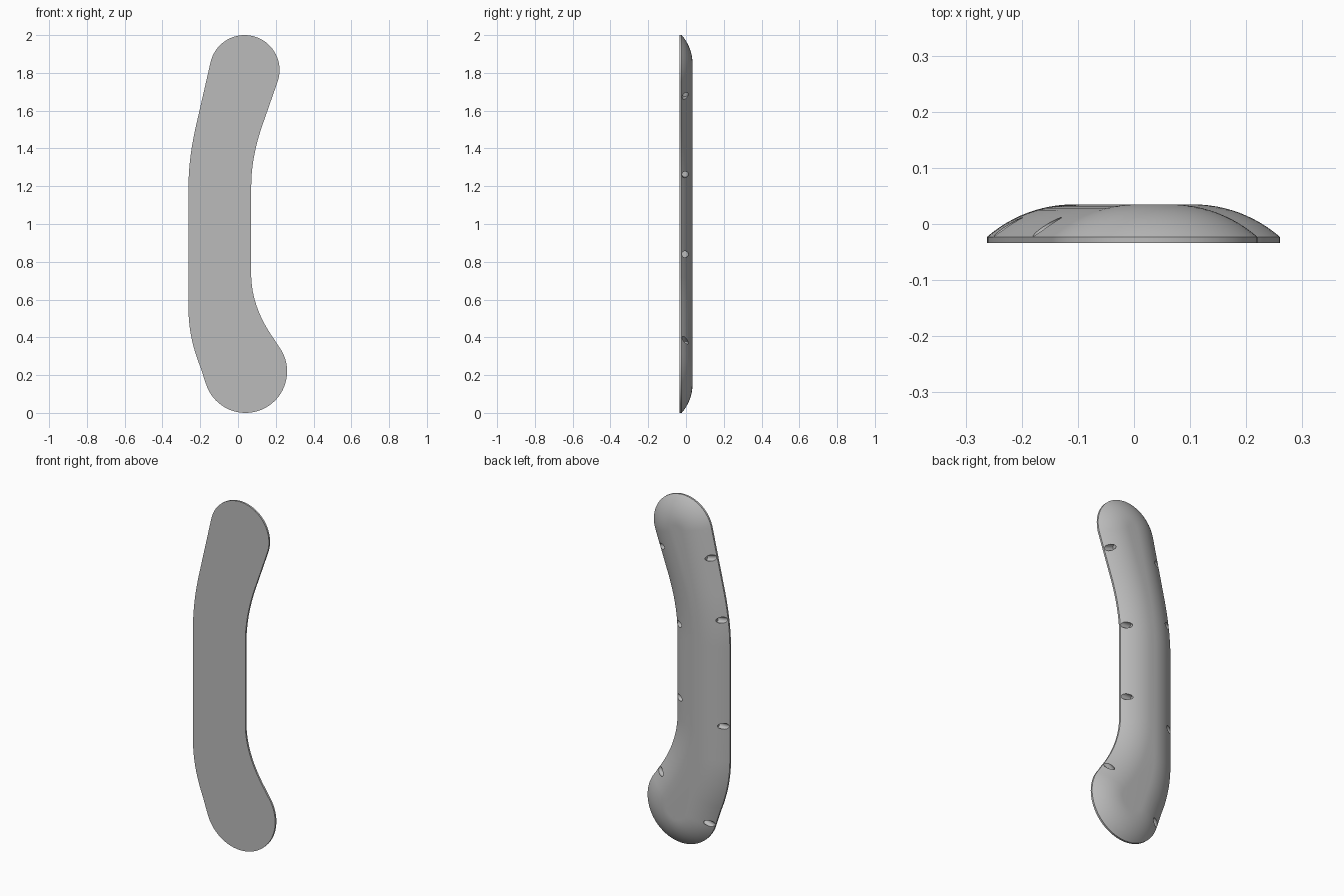
import bpy, bmesh, math
from mathutils import Vector

if "Cube" in bpy.data.objects:
    bpy.data.objects.remove(bpy.data.objects["Cube"], do_unlink=True)

FRONT, RIM, CROWN = -0.034, -0.023, 0.035   # depth levels of the grip
RUN = 0.155                                 # width of the rounded shoulder


def bezier(a, b, c, n=14):
    a, b, c = Vector(a), Vector(b), Vector(c)
    return [a * (1 - t) ** 2 + b * 2 * t * (1 - t) + c * t * t
            for t in (i / n for i in range(n + 1))]


def arc(centre, r, start, end, n=36):
    angles = [math.radians(start + (end - start) * i / n) for i in range(n + 1)]
    return [Vector((centre[0] + r * math.cos(a), centre[1] + r * math.sin(a))) for a in angles]


# Outline, counter-clockwise in x and z
outline = (arc((0.04, 0.22), 0.22, 197, 399)
           + bezier((0.213, 0.36), (0.075, 0.54), (0.07, 0.72))[1:]
           + [Vector((0.07, 0.72 + 0.1 * i)) for i in range(1, 5)]
           + bezier((0.07, 1.2), (0.07, 1.36), (0.135, 1.54))
           + arc((0.035, 1.815), 0.185, -19.5, 167)
           + bezier((-0.22, 1.53), (-0.262, 1.35), (-0.262, 1.2))
           + [Vector((-0.262, 1.2 - 0.1 * i)) for i in range(1, 6)]
           + bezier((-0.262, 0.55), (-0.262, 0.4), (-0.2, 0.245)))
count = len(outline)
inward = []
for i in range(count):
    t = (outline[(i + 1) % count] - outline[i - 1]).normalized()
    inward.append(Vector((-t.y, t.x)))

# Cross-section: short vertical rim, then an arc that flattens at the crown
rise = CROWN - RIM
R = (RUN ** 2 + rise ** 2) / (2 * rise)
sweep = math.asin(RUN / R)
section = [(0, FRONT)]
for i in range(13):
    a = sweep * (1 - i / 12)
    section.append((RUN - R * math.sin(a), CROWN - R + R * math.cos(a)))

bm = bmesh.new()
rings = []
for d, y in section:
    rings.append([bm.verts.new((p.x + n.x * d, y, p.y + n.y * d))
                  for p, n in zip(outline, inward)])
for a, b in zip(rings, rings[1:]):
    for i in range(count):
        j = (i + 1) % count
        bm.faces.new((a[i], a[j], b[j], b[i]))
bm.faces.new(rings[0])
bm.faces.new(rings[-1])
bmesh.ops.recalc_face_normals(bm, faces=bm.faces)
mesh = bpy.data.meshes.new("grip_panel")
bm.to_mesh(mesh)
bm.free()
grip = bpy.data.objects.new("grip_panel", mesh)
bpy.context.collection.objects.link(grip)

grey = bpy.data.materials.new("plain grey")
grey.use_nodes = True
colour = (0.5, 0.5, 0.5, 1)
grey.diffuse_color = colour
grey.node_tree.nodes["Principled BSDF"].inputs["Base Color"].default_value = colour
mesh.materials.append(grey)

# Round blind holes along both edges
bm = bmesh.new()
for side, heights in ((1, (0.40, 0.84, 1.26, 1.67)), (-1, (0.16, 0.75, 1.36, 1.70))):
    for z in heights:
        # Interpolate the edge position at this height
        for i in range(count):
            p, q = outline[i], outline[(i + 1) % count]
            if (p.y - z) * (q.y - z) <= 0 and p.y != q.y and (q.y - p.y) * side > 0:
                edge = p.lerp(q, (z - p.y) / (q.y - p.y))
                n = Vector((p.y - q.y, q.x - p.x)).normalized()
        axis = Vector((n.x, 0, n.y))
        made = bmesh.ops.create_cone(bm, cap_ends=True, segments=20,
                                     radius1=0.017, radius2=0.017, depth=0.1)
        turn = axis.to_track_quat('Z', 'Y').to_matrix()
        bmesh.ops.rotate(bm, verts=made["verts"], matrix=turn)
        bmesh.ops.translate(bm, verts=made["verts"],
                            vec=Vector((edge.x, -0.005, edge.y)) + axis * 0.013)
hole_mesh = bpy.data.meshes.new("hole_cutter")
bm.to_mesh(hole_mesh)
bm.free()
hole_mesh.materials.append(grey)
cutter = bpy.data.objects.new("hole_cutter", hole_mesh)
cutter.hide_render = True
bpy.context.collection.objects.link(cutter)

bpy.ops.object.select_all(action='DESELECT')
grip.select_set(True)
bpy.context.view_layer.objects.active = grip
cut = grip.modifiers.new("holes", 'BOOLEAN')
cut.object = cutter
cut.operation = 'DIFFERENCE'
cut.solver = 'EXACT'
bpy.ops.object.modifier_apply(modifier=cut.name)
bpy.data.objects.remove(cutter, do_unlink=True)
bpy.ops.object.shade_smooth_by_angle(angle=math.radians(30))
